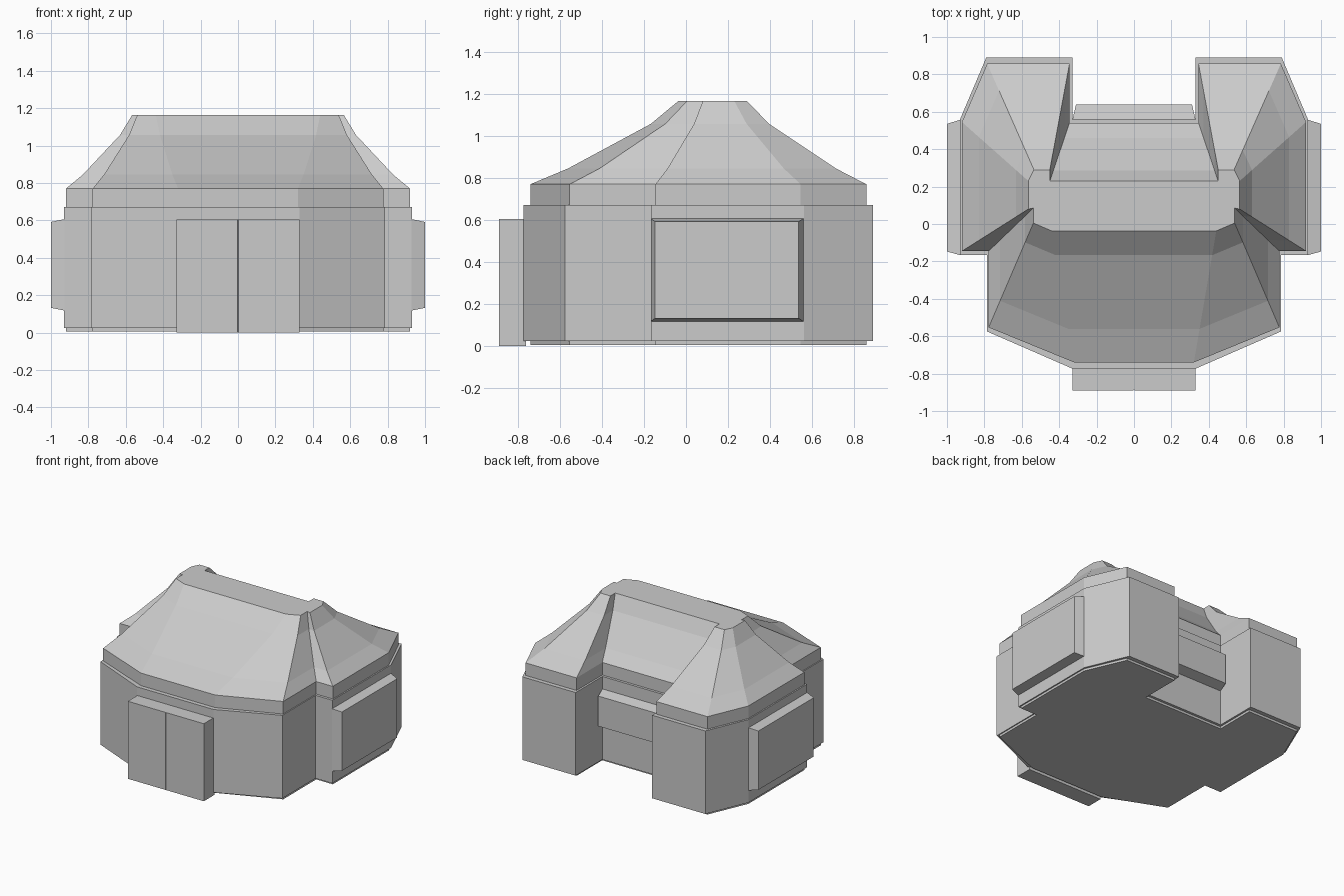
import bpy, bmesh

if "Cube" in bpy.data.objects:
    bpy.data.objects.remove(bpy.data.objects["Cube"])


def mirrored(half):
    """Close a right-hand half outline (front to back) into a symmetric loop."""
    return half + [(-x, y) for x, y in reversed(half) if x > 0]


def loft(name, rings):
    """Skin a stack of matching 3D rings and cap both ends."""
    bm = bmesh.new()
    loops = [[bm.verts.new(p) for p in ring] for ring in rings]
    n = len(loops[0])
    for a, b in zip(loops, loops[1:]):
        for i in range(n):
            j = (i + 1) % n
            bm.faces.new((a[i], a[j], b[j], b[i]))
    bm.faces.new(loops[0][::-1])
    bm.faces.new(loops[-1])
    bmesh.ops.recalc_face_normals(bm, faces=bm.faces)
    mesh = bpy.data.meshes.new(name)
    bm.to_mesh(mesh)
    bm.free()
    obj = bpy.data.objects.new(name, mesh)
    bpy.context.collection.objects.link(obj)
    return obj


def at_z(outline, z):
    return [(x, y, z) for x, y in outline]


def rect(a0, a1, b0, b1):
    return [(a0, b0), (a1, b0), (a1, b1), (a0, b1)]


# Half outlines: walls, eaves and flat roof top share the same corner order
wall = mirrored([(.33, -.773), (.785, -.575), (.785, -.165), (.93, -.165),
                 (.93, .56), (.79, .89), (.33, .89), (.33, .56)])
eave = mirrored([(.32, -.74), (.777, -.553), (.777, -.145), (.92, -.145),
                 (.92, .545), (.785, .857), (.345, .857), (.345, .54)])
top = mirrored([(.44, -.037), (.538, .005), (.538, .085), (.565, .08),
                (.565, .23), (.535, .29), (.45, .29), (.45, .23)])

# Base plate and walls
loft("base_plate", [at_z(eave, .006), at_z(eave, .03)])
loft("walls", [at_z(wall, .024), at_z(wall, .672)])

# Roof: vertical fascia, then slopes that steepen towards the flat top
rings = [at_z(eave, .66), at_z(eave, .77)]
for t, z in ((.255, .845), (.815, 1.057), (1, 1.165)):
    rings.append([(a + (c - a) * t, b + (d - b) * t, z)
                  for (a, b), (c, d) in zip(eave, top)])
loft("roof", rings)

# Double entrance door with a fine centre seam
door = mirrored([(0, -.886), (.002, -.89), (.328, -.89), (.328, -.76)])
loft("entrance_door", [at_z(door, 0), at_z(door, .605)])

# Side window panels with bevelled rims
for s, side in ((1, "right"), (-1, "left")):
    loft(side + "_window",
         [[(s * x, y, z) for y, z in rect(*r)] for x, r in (
             (.92, (-.167, .558, .118, .607)),
             (.928, (-.167, .558, .118, .607)),
             (1.0, (-.147, .535, .133, .592)))])

# Back window panel in the recess
loft("back_window",
     [[(x, y, z) for x, z in rect(*r)] for y, r in (
         (.55, (-.328, .328, .30, .575)),
         (.562, (-.328, .328, .30, .575)),
         (.64, (-.31, .31, .32, .555)))])
